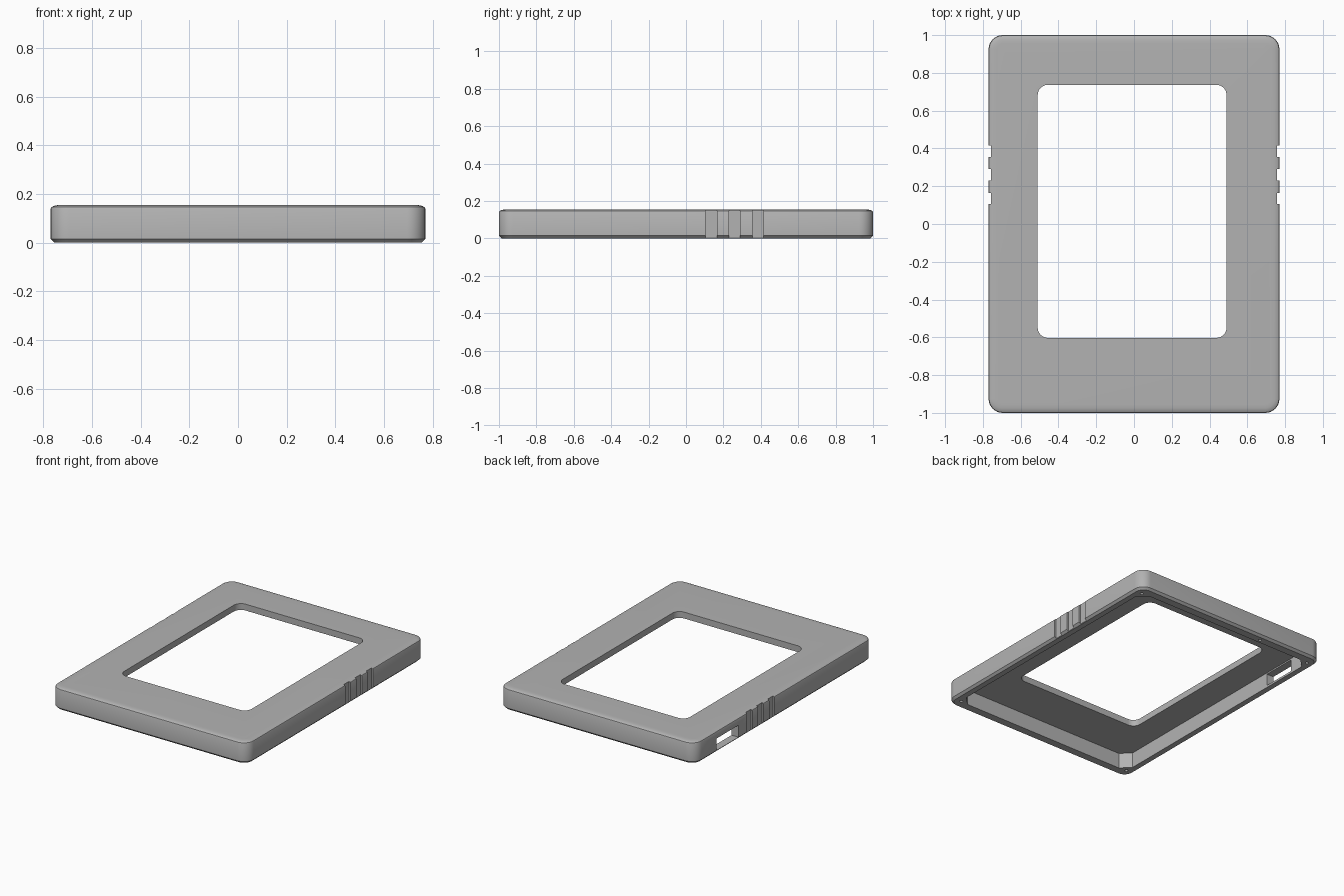
import bpy, bmesh, math

old = bpy.data.objects.get("Cube")
if old:
    bpy.data.objects.remove(old, do_unlink=True)

W, D, H = 0.77, 1.0, 0.155   # half width, half depth, height

grey = bpy.data.materials.new("plain grey")
grey.use_nodes = True
grey.diffuse_color = (0.45, 0.45, 0.45, 1)
grey.node_tree.nodes["Principled BSDF"].inputs["Base Color"].default_value = grey.diffuse_color


def outline(hx, hy, r, steps):
    """Rectangle with rounded corners, or cut corners when steps is 1."""
    pts = []
    for k, (sx, sy) in enumerate([(1, 1), (-1, 1), (-1, -1), (1, -1)]):
        for i in range(steps + 1):
            a = math.pi / 2 * (k + i / steps)
            pts.append((sx * (hx - r) + r * math.cos(a), sy * (hy - r) + r * math.sin(a)))
    return pts


def loft(name, hx, hy, r, levels, steps=8, center=(0, 0)):
    """Stack outlines at (inset, z) levels into a closed solid."""
    bm = bmesh.new()
    rings = []
    for inset, z in levels:
        pts = outline(hx - inset, hy - inset, r - inset, steps)
        rings.append([bm.verts.new((x + center[0], y + center[1], z)) for x, y in pts])
    n = len(rings[0])
    for lo, hi in zip(rings, rings[1:]):
        for i in range(n):
            j = (i + 1) % n
            bm.faces.new((lo[i], lo[j], hi[j], hi[i]))
    bm.faces.new(rings[0][::-1])
    bm.faces.new(rings[-1])
    bmesh.ops.recalc_face_normals(bm, faces=bm.faces)
    mesh = bpy.data.meshes.new(name)
    bm.to_mesh(mesh)
    bm.free()
    mesh.materials.append(grey)
    obj = bpy.data.objects.new(name, mesh)
    bpy.context.collection.objects.link(obj)
    return obj


def box(name, x, y, z):
    bpy.ops.mesh.primitive_cube_add(size=1, location=[sum(v) / 2 for v in (x, y, z)])
    obj = bpy.context.object
    obj.name = name
    obj.scale = [v[1] - v[0] for v in (x, y, z)]
    obj.data.materials.append(grey)
    return obj


# Outer shell with a bevelled base and a softly rounded top
frame = loft("cover_frame", W, D, 0.075,
             [(0.015, 0), (0, 0.015), (0, 0.14), (0.003, 0.146),
              (0.012, 0.151), (0.025, 0.154), (0.045, H)])

# Hollow underside with cut corners, and the display opening
cutters = [
    loft("cavity_cutter", 0.715, 0.93, 0.065, [(0, -0.1), (0, 0.11)], steps=1),
    loft("opening_cutter", 0.5, 0.67, 0.055, [(0, -0.2), (0, 0.3)], center=(-0.01, 0.067)),
]

# Grip grooves on both sides
for side in (-1, 1):
    for y in (0.135, 0.26, 0.385):
        xs = sorted((side * (W - 0.012), side * (W + 0.1)))
        cutters.append(box("groove_cutter", xs, (y - 0.03, y + 0.03), (-0.1, 0.3)))

# Connector port through the side wall
cutters.append(box("port_cutter", (-W - 0.1, -0.66), (0.51, 0.755), (0.015, 0.1)))

# Screw holes in the rim
holes = [(sx * 0.71, sy * 0.925) for sx in (-1, 1) for sy in (-1, 1)] + [(-0.28, 0.957)]
for x, y in holes:
    bpy.ops.mesh.primitive_cylinder_add(vertices=16, radius=0.011, depth=0.16, location=(x, y, 0))
    bpy.context.object.name = "screw_hole_cutter"
    cutters.append(bpy.context.object)

# Apply the cuts
bpy.context.view_layer.objects.active = frame
for c in cutters:
    mod = frame.modifiers.new("cut", "BOOLEAN")
    mod.operation = "DIFFERENCE"
    mod.solver = "EXACT"
    mod.object = c
    bpy.context.view_layer.update()
    bpy.ops.object.modifier_apply(modifier=mod.name)
for c in cutters:
    bpy.data.objects.remove(c, do_unlink=True)

bpy.ops.object.select_all(action="DESELECT")
frame.select_set(True)
bpy.ops.object.shade_smooth_by_angle(angle=math.radians(30))
